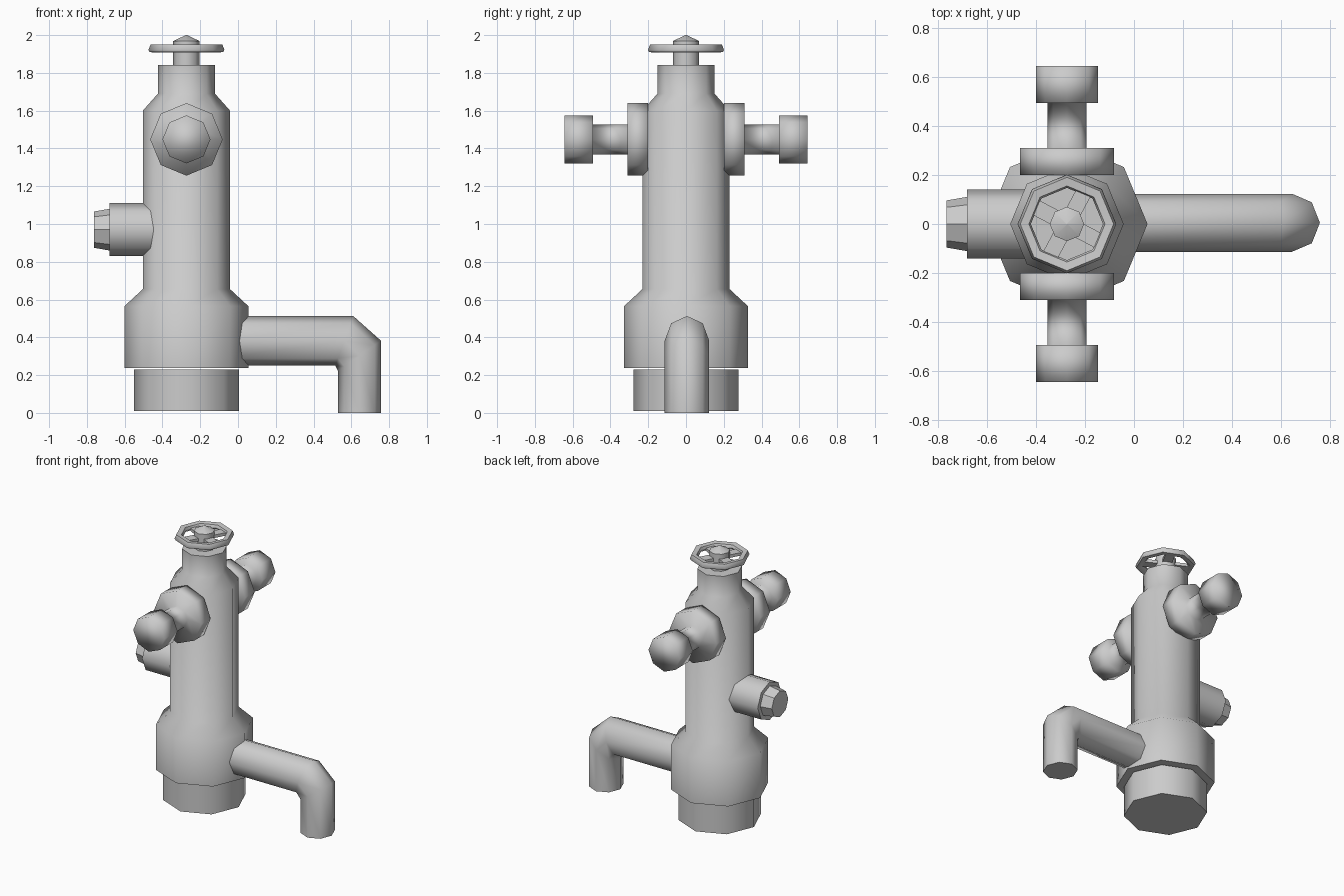
import bpy, bmesh, math
from mathutils import Vector, Matrix

if "Cube" in bpy.data.objects:
    bpy.data.objects.remove(bpy.data.objects["Cube"])

CX = -0.273          # body axis
SIDES = 8


def make(name, bm, angle):
    bmesh.ops.recalc_face_normals(bm, faces=bm.faces[:])
    me = bpy.data.meshes.new(name)
    bm.to_mesh(me)
    bm.free()
    ob = bpy.data.objects.new(name, me)
    bpy.context.collection.objects.link(ob)
    bpy.ops.object.select_all(action='DESELECT')
    ob.select_set(True)
    bpy.context.view_layer.objects.active = ob
    if angle >= 180:
        bpy.ops.object.shade_smooth()
    elif angle > 0:
        bpy.ops.object.shade_smooth_by_angle(angle=math.radians(angle))
    return ob


def skin(bm, rings, closed=False):
    """Bridge rings of points; cap the ends unless closed."""
    loops = [[bm.verts.new(p) for p in ring] for ring in rings]
    pairs = list(zip(loops, loops[1:]))
    if closed:
        pairs.append((loops[-1], loops[0]))
    for a, b in pairs:
        n = len(a)
        for i in range(n):
            j = (i + 1) % n
            bm.faces.new((a[i], a[j], b[j], b[i]))
    if not closed:
        bm.faces.new(loops[0])
        bm.faces.new(loops[-1])


def circle():
    return [(math.cos(2 * math.pi * i / SIDES), math.sin(2 * math.pi * i / SIDES))
            for i in range(SIDES)]


def lathe(name, profile, origin, axis='Z', angle=50, closed=False):
    """Octagonal turned part; profile is (radius, distance along axis)."""
    place = {'X': lambda u, v, t: (t, u, v),
             'Y': lambda u, v, t: (u, t, v),
             'Z': lambda u, v, t: (u, v, t)}[axis]
    o = Vector(origin)
    bm = bmesh.new()
    skin(bm, [[o + Vector(place(r * c, r * s, t)) for c, s in circle()]
              for r, t in profile], closed)
    return make(name, bm, angle)


# Base and stepped body
lathe("base", [(0.278, 0.01), (0.278, 0.23)], (CX, 0, 0))
lathe("body", [(0.328, 0.237), (0.328, 0.565), (0.231, 0.655), (0.231, 1.60),
               (0.151, 1.69), (0.151, 1.843)], (CX, 0, 0))

# Side handles, mirrored front and back
for side, label in ((-1, "front"), (1, "back")):
    lathe(label + "_handle",
          [(0.192, side * 0.20), (0.192, side * 0.31), (0.08, side * 0.31),
           (0.08, side * 0.492), (0.127, side * 0.492), (0.127, side * 0.643)],
          (CX, 0, 1.448), 'Y', 180)

# Outlet on the left
lathe("outlet", [(0.14, -0.35), (0.14, -0.68)], (0, 0, 0.97), 'X')
lathe("outlet_plug", [(0.112, -0.67), (0.096, -0.763)], (0, 0, 0.97), 'X', 40)

# Spout: each ring runs from its outer point to its inner point in the xz plane
rings = []
for (ox, oz), (ix, iz) in (((-0.1, 0.513), (-0.1, 0.25)), ((0.61, 0.513), (0.515, 0.25)),
                           ((0.757, 0.382), (0.53, 0.222)), ((0.757, 0.0), (0.53, 0.0))):
    rings.append([((ox + ix) / 2 + c * (ox - ix) / 2, 0.005 + s * 0.118,
                   (oz + iz) / 2 + c * (oz - iz) / 2) for c, s in circle()])
bm = bmesh.new()
skin(bm, rings)
make("spout", bm, 50)

# Valve stem with pointed tip
lathe("valve_stem", [(0.07, 1.83), (0.07, 1.968), (0.004, 2.0)], (CX, 0, 0))

# Hand wheel rim
lathe("wheel_rim", [(0.201, 1.922), (0.19, 1.95), (0.155, 1.946),
                    (0.147, 1.925), (0.165, 1.908), (0.195, 1.91)],
      (CX, 0, 0), 'Z', 60, closed=True)

# Wheel spokes
bm = bmesh.new()
for k in range(4):
    m = (Matrix.Translation((CX, 0, 1.922))
         @ Matrix.Rotation(math.radians(62 + 90 * k), 4, 'Z')
         @ Matrix.Translation((0.105, 0, 0))
         @ Matrix.Diagonal((0.11, 0.065, 0.022, 1)))
    bmesh.ops.create_cube(bm, size=1, matrix=m)
make("wheel_spokes", bm, 0)
